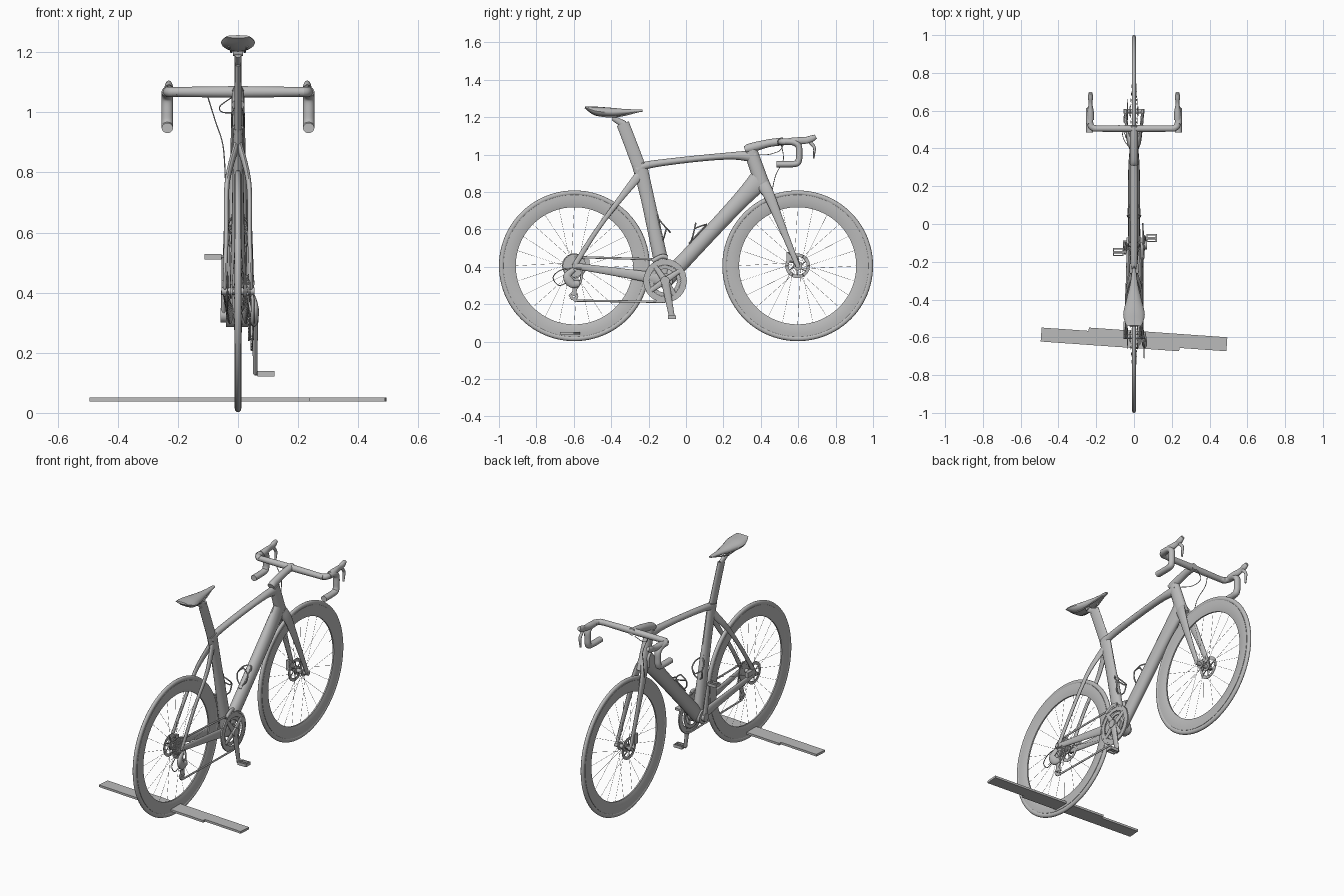
import bpy, bmesh, math
from mathutils import Vector

cube = bpy.data.objects.get("Cube")
if cube:
    bpy.data.objects.remove(cube)

grey = bpy.data.materials.new("plain grey")
grey.use_nodes = True
colour = (.5, .5, .5, 1)
grey.diffuse_color = colour
grey.node_tree.nodes["Principled BSDF"].inputs["Base Color"].default_value = colour


def pt(y, z, x=0):
    return Vector((x, y, z))


def around(centre, radius, angle, x=0):
    """Point on a circle about a sideways axle."""
    return centre + pt(radius * math.cos(angle), radius * math.sin(angle), x)


def turns(count):
    return [math.tau * k / count for k in range(count)]


# Key points of the bicycle, and reference directions for the tubes
REAR, FRONT, CRANK = pt(-.597, .405), pt(.597, .405), pt(-.112, .325)
SEAT_TOP, HEAD_TOP, HEAD_LOW = pt(-.25, .95), pt(.345, 1.02), pt(.415, .82)
BAR, PULLEY, JOCKEY = pt(.505, 1.068), pt(-.59, .315), pt(-.6, .243)
ACROSS, UP, SKEW = Vector((1, 0, 0)), Vector((0, 0, 1)), Vector((.3, .2, .9))
SIDES = ((1, "right"), (-1, "left"))


def finish(name, bm):
    bmesh.ops.recalc_face_normals(bm, faces=bm.faces)
    mesh = bpy.data.meshes.new(name)
    bm.to_mesh(mesh)
    bm.free()
    mesh.materials.append(grey)
    ob = bpy.data.objects.new(name, mesh)
    bpy.context.collection.objects.link(ob)
    bpy.ops.object.select_all(action='DESELECT')
    ob.select_set(True)
    bpy.context.view_layer.objects.active = ob
    bpy.ops.object.shade_smooth_by_angle(angle=math.radians(40))


def bridge(bm, rings, closed=False):
    pairs = list(zip(rings, rings[1:]))
    if closed:
        pairs.append((rings[-1], rings[0]))
    else:
        bm.faces.new(rings[0])
        bm.faces.new(rings[-1])
    for a, b in pairs:
        for i in range(len(a)):
            bm.faces.new((a[i - 1], a[i], b[i], b[i - 1]))


def sample(values, t):
    """Smooth curve through evenly spaced values, for t from start to end."""
    last = len(values) - 1
    i = min(int(t * last), last - 1)
    t = t * last - i
    a, b, c, d = (values[min(max(i + k, 0), last)] for k in (-1, 0, 1, 2))
    return b + (c - a) * (t / 2) + (a * 2 - b * 5 + c * 4 - d) * (t * t / 2) + ((b - c) * 3 + d - a) * (t ** 3 / 2)


def add_tube(bm, path, width, depth, steps, sides, ref):
    spots = [sample(path, k / steps) for k in range(steps + 1)]
    rings = []
    for k, spot in enumerate(spots):
        along = (spots[min(k + 1, steps)] - spots[max(k - 1, 0)]).normalized()
        u = (ref - along * ref.dot(along)).normalized() * sample(width, k / steps)
        v = along.cross(u).normalized() * sample(depth, k / steps)
        rings.append([bm.verts.new(spot + u * math.cos(a) + v * math.sin(a)) for a in turns(sides)])
    bridge(bm, rings)


def tube(name, path, width, depth, steps=20, ref=ACROSS):
    """Oval tube; half widths and half depths are spread along the path."""
    bm = bmesh.new()
    add_tube(bm, path, width, depth, steps, 16, ref)
    finish(name, bm)


def wire(name, path, radius):
    bm = bmesh.new()
    add_tube(bm, path, (radius, radius), (radius, radius), 8 * len(path), 8, SKEW)
    finish(name, bm)


def lathe(name, profile, centre, closed, segments, tooth=0):
    """Revolve (x, radius) points about a sideways axle; teeth shrink every other point."""
    bm = bmesh.new()
    rings = [[bm.verts.new(around(centre, r * (1 - tooth * (k % 2)), a, x))
              for k, a in enumerate(turns(segments))] for x, r in profile]
    bridge(bm, rings, closed)
    finish(name, bm)


def disc(name, x, thick, radius, centre, hole=0, tooth=0, segments=48):
    near, far = x - thick / 2, x + thick / 2
    profile = [(near, radius), (far, radius)]
    if hole:
        profile += [(far, hole), (near, hole)]
    lathe(name, profile, centre, bool(hole), segments, tooth)


def box(name, centre, size, turn=0):
    bm = bmesh.new()
    bmesh.ops.create_cube(bm, size=1)
    bmesh.ops.scale(bm, vec=size, verts=bm.verts)
    bmesh.ops.rotate(bm, matrix=Vector((math.cos(turn), math.sin(turn), 0)).to_track_quat('X', 'Z').to_matrix(),
                     verts=bm.verts)
    bmesh.ops.translate(bm, vec=centre, verts=bm.verts)
    finish(name, bm)


# Wheels: tyre, deep rim, hub, spokes and brake rotor
for end, hub in (("front", FRONT), ("rear", REAR)):
    tyre = [(.011 * math.cos(a), .389 + .014 * math.sin(a)) for a in turns(12)]
    lathe(end + "_tyre", tyre, hub, True, 96)
    half_rim = [(.01, .38), (.011, .36), (.009, .33), (.004, .313)]
    lathe(end + "_rim", half_rim + [(-x, r) for x, r in reversed(half_rim)], hub, True, 96)
    disc(end + "_axle", 0, .11, .012, hub)
    for s, side in SIDES:
        disc(end + "_" + side + "_hub_flange", s * .022, .006, .024, hub)
    bm = bmesh.new()
    thin = (.0007, .0007)
    for k, a in enumerate(turns(24)):
        lean = .9 if k // 2 % 2 else -.9
        foot = around(hub, .022, a + lean, .02 * (-1) ** k)
        add_tube(bm, (foot, around(hub, .316, a)), thin, thin, 1, 5, ACROSS)
    finish(end + "_spokes", bm)
    disc(end + "_brake_rotor", -.035, .003, .066, hub, hole=.048)
    for a in turns(6):
        wire(end + "_rotor_arm", (around(hub, .012, a, -.035), around(hub, .052, a + .5, -.035)), .003)

# Main frame tubes
tube("seat_tube", (CRANK, pt(-.2, .74), SEAT_TOP), (.03, .019, .018), (.04, .036, .04))
tube("top_tube", (pt(-.26, .915), pt(-.2, .945), pt(.05, .977), pt(.25, .993), pt(.37, .99)),
     (.018, .02, .022), (.03, .02, .017, .02, .035))
tube("down_tube", (pt(.4, .87), pt(.32, .785), pt(.1, .55), CRANK), (.022, .032, .03), (.06, .042, .042))
tube("head_tube", (HEAD_TOP, HEAD_LOW), (.022, .026), (.036, .04))
disc("bottom_bracket", 0, .08, .04, CRANK)
tube("fork_crown", (pt(.405, .85), pt(.435, .8)), (.026, .022), (.04, .032))

# Paired stays and fork legs
for s, side in SIDES:
    tube(side + "_seat_stay", (pt(-.25, .89, s * .005), pt(-.35, .765, s * .036), pt(-.48, .59, s * .039),
                               REAR + ACROSS * s * .044), (.01, .008, .007), (.024, .013, .014))
    tube(side + "_chain_stay", (CRANK + ACROSS * s * .026, pt(-.25, .353, s * .032), REAR + ACROSS * s * .044),
         (.014, .01, .008), (.036, .027, .016))
    tube(side + "_fork_leg", (pt(.41, .84, s * .008), pt(.445, .78, s * .026), pt(.51, .62, s * .038),
                              FRONT + ACROSS * s * .046), (.018, .01, .008), (.036, .025, .013))
box("front_brake_caliper", pt(.555, .45, -.045), (.02, .035, .06))
box("rear_brake_caliper", pt(-.55, .425, -.045), (.02, .07, .03))

# Seat post and saddle
tube("seat_post", (pt(-.245, .92), pt(-.29, 1.04), pt(-.338, 1.165)), (.012, .011), (.035, .034))
tube("seat_post_head", (pt(-.33, 1.16), pt(-.39, 1.195)), (.011, .012), (.02, .014))
disc("saddle_clamp", 0, .034, .012, pt(-.385, 1.2))
tube("saddle", (pt(-.54, 1.252), pt(-.48, 1.232), pt(-.4, 1.226), pt(-.32, 1.229), pt(-.232, 1.235)),
     (.04, .057, .04, .021, .009), (.005, .024, .024, .014, .006), 24)
for s, side in SIDES:
    wire(side + "_saddle_rail", (pt(-.5, 1.22, s * .03), pt(-.44, 1.204, s * .022), pt(-.36, 1.204, s * .022),
                                 pt(-.26, 1.228, s * .006)), .004)

# Stem, drop bar, hoods and levers
tube("stem", (pt(.315, 1.025), pt(.345, 1.035), pt(.44, 1.06), pt(.52, 1.07)), (.022, .02), (.018, .025, .021, .021))
tube("bar_top", (BAR - ACROSS * .22, BAR, BAR + ACROSS * .22), (.016, .019, .016), (.016, .018, .016), ref=UP)
for s, side in SIDES:
    out = ACROSS * s * .235
    tube(side + "_bar_corner", (BAR + out * .85, BAR + out * .96 + pt(.01, 0), BAR + out + pt(.04, 0)),
         (.017, .017), (.017, .017), ref=UP)
    drop = [(.53, 1.069), (.575, 1.065), (.602, 1.045), (.605, 1), (.602, .967), (.583, .95), (.485, .948)]
    tube(side + "_bar_drop", [pt(y, z) + out for y, z in drop], (.019, .019), (.017, .017), 36)
    hood = [(.55, 1.07), (.59, 1.072), (.64, 1.076), (.67, 1.084), (.694, 1.095)]
    tube(side + "_hood", [pt(y, z) + out * .98 for y, z in hood],
         (.019, .018, .01, .014, .01), (.018, .02, .018, .018, .012))
    lever = [(.66, 1.07), (.685, 1.04), (.686, 1.01), (.682, .978)]
    tube(side + "_brake_lever", [pt(y, z) + out * .97 for y, z in lever], (.008, .009, .006), (.01, .004))

# Cables
wire("brake_cable", (pt(.51, 1.05, -.1), pt(.52, .97, -.075), pt(.48, .89, -.05), pt(.455, .78, -.042)), .002)
wire("shift_cable", (pt(.52, 1.05, -.02), pt(.5, 1.02, -.06), pt(.44, 1, -.05), pt(.38, 1)), .002)

# Crankset and pedals
disc("large_chainring", .046, .005, .115, CRANK, .085, .04, 96)
disc("small_chainring", .036, .004, .085, CRANK, .065, .05, 72)
disc("chain_wrap", .046, .008, .117, CRANK, .107, .02, 96)
for a in turns(4):
    tube("crank_spider", (CRANK + ACROSS * .052, around(CRANK, .09, a + .6, .047)), (.008, .005), (.018, .012))
for s, side in SIDES:
    pedal = CRANK + pt(.037, -.195) * s
    inner = .057 if s > 0 else -.047
    disc(side + "_crank_boss", inner, .022, .024, CRANK)
    tube(side + "_crank_arm", (CRANK + ACROSS * inner, pedal + ACROSS * inner), (.01, .007), (.022, .015))
    centre = pedal + ACROSS * (inner + s * .036)
    disc(side + "_pedal_axle", 0, .064, .006, centre - ACROSS * s * .006)
    for t in (-1, 1):
        box(side + "_pedal_bar", centre + pt(t * .018, 0), (.056, .006, .018))
        box(side + "_pedal_end", centre + ACROSS * t * .025, (.006, .036, .018))

# Cassette, derailleurs and chain
for k in range(7):
    disc("cassette_cog", .019 + .0036 * k, .002, .064 - .0055 * k, REAR, .012, .06)
for name, wheel in (("upper_pulley", PULLEY), ("lower_pulley", JOCKEY)):
    disc(name, .045, .006, .025, wheel, .008, .12, 24)
for x in (.039, .051):
    tube("derailleur_cage", (PULLEY + ACROSS * x, JOCKEY + ACROSS * x), (.002, .002), (.012, .012))
tube("rear_derailleur", (pt(-.6, .385, .05), pt(-.635, .35, .056), pt(-.61, .31, .054), pt(-.57, .31, .052)),
     (.008, .014, .009), (.013, .024, .016))
wire("derailleur_cable", (pt(-.56, .39, .05), pt(-.66, .385, .053), pt(-.71, .345, .054), pt(-.68, .3, .054),
                          pt(-.63, .32, .055)), .0025)
tube("front_derailleur", (pt(-.18, .43, .045), pt(-.13, .455, .043), pt(-.1, .45, .038)), (.01, .008), (.012, .012))
chain = {"upper": (REAR + pt(0, .047, .03), CRANK + pt(0, .113, .046)),
         "lower": (JOCKEY + pt(0, -.024, .045), CRANK + pt(0, -.113, .046)),
         "tension": (REAR + pt(.043, 0, .03), PULLEY + pt(.024, 0, .045), JOCKEY + pt(-.024, 0, .045))}
for name, path in chain.items():
    tube(name + "_chain_run", path, (.004, .004), (.006, .006))


# Bottle cages: back plate, side arms and hooks standing off a tube
def cage(name, base, along):
    away = ACROSS.cross(along)

    def at(x, rise, reach):
        return base + ACROSS * x + along * rise + away * reach
    tube(name + "_plate", (at(0, -.02, .042), at(0, .12, .042)), (.012, .012), (.005, .005))
    for s, side in SIDES:
        grip = at(s * .032, .06, .075)
        wire(name + "_" + side + "_arm", (at(s * .008, 0, .043), at(s * .03, .025, .055), grip, at(0, .085, .09)), .004)
        wire(name + "_" + side + "_hook", (at(s * .008, .12, .043), at(s * .028, .1, .055), grip), .004)


cage("seat_tube_cage", pt(-.19, .65), pt(.2, -.98))
cage("down_tube_cage", pt(.06, .51), pt(.68, .73))

# Two overlapping flat planks under the rear wheel
for s, side in SIDES:
    box(side + "_plank", pt(-.611, .045, s * .125), (.735, .074, .013), -.07)
